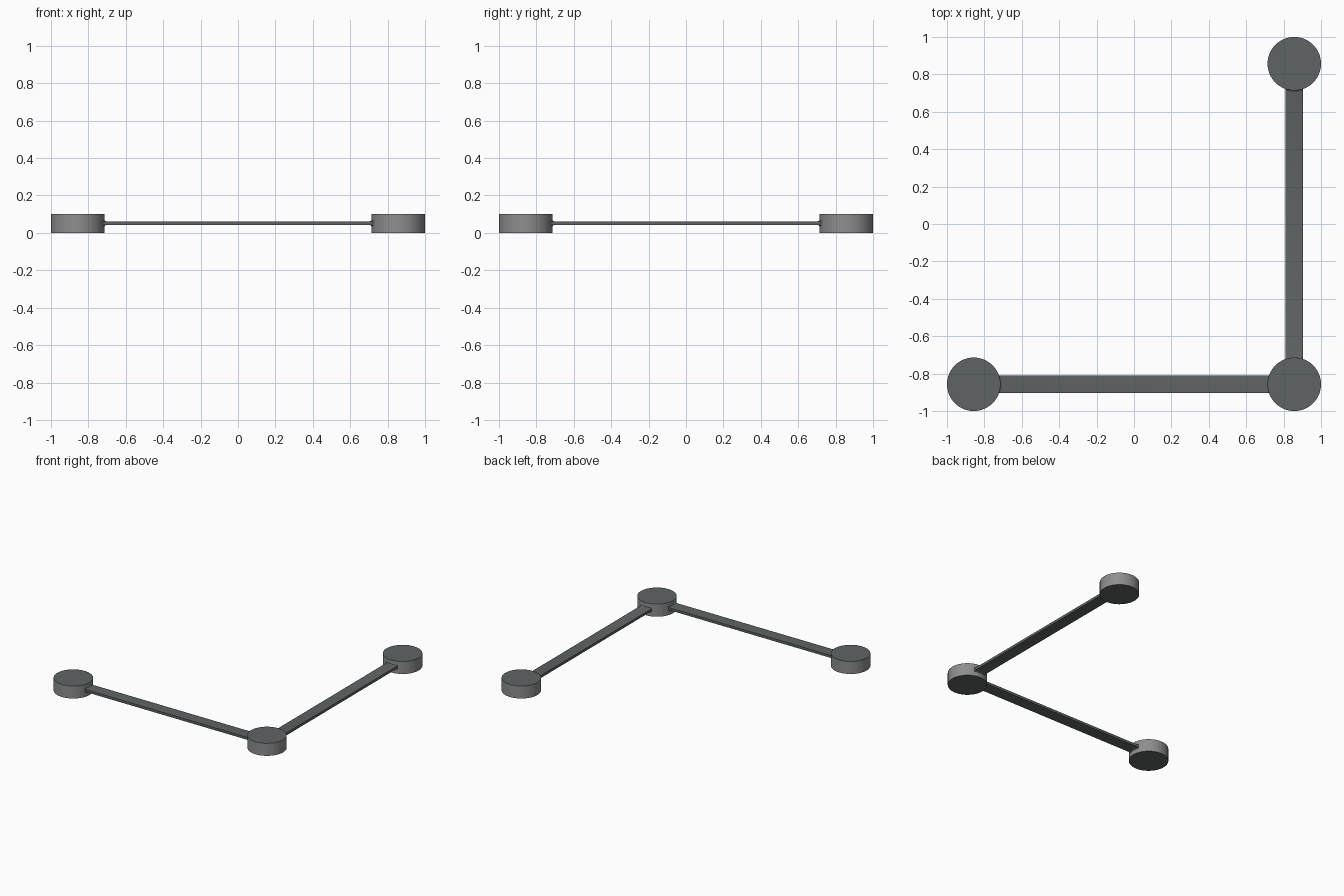
import bpy, bmesh, math
from mathutils import Matrix

if "Cube" in bpy.data.objects:
    bpy.data.objects.remove(bpy.data.objects["Cube"])

R, H, C = 0.143, 0.10, 0.857      # disc radius, height, centre offset
W, T, ZC = 0.0475, 0.010, 0.052   # bar half width, half thickness, mid height
FLARE = 0.011                     # fillet size where bar meets disc


def material(name, rgb):
    m = bpy.data.materials.new(name)
    m.diffuse_color = (*rgb, 1)
    m.use_nodes = True
    m.node_tree.nodes["Principled BSDF"].inputs["Base Color"].default_value = m.diffuse_color
    return m


dark = material("dark_grey", (0.115, 0.127, 0.127))
light = material("mid_grey", (0.27, 0.27, 0.275))


def finish(name, bm, mats):
    bmesh.ops.recalc_face_normals(bm, faces=bm.faces)
    me = bpy.data.meshes.new(name)
    bm.to_mesh(me)
    bm.free()
    for m in mats:
        me.materials.append(m)
    ob = bpy.data.objects.new(name, me)
    bpy.context.collection.objects.link(ob)
    bpy.ops.object.select_all(action='DESELECT')
    ob.select_set(True)
    bpy.context.view_layer.objects.active = ob
    bpy.ops.object.shade_smooth_by_angle(angle=math.radians(30))


def disc(name, x, y):
    # Dark flat caps, lighter rim
    bm = bmesh.new()
    bmesh.ops.create_cone(bm, cap_ends=True, segments=64, radius1=R, radius2=R,
                          depth=H, matrix=Matrix.Translation((x, y, H / 2)))
    for f in bm.faces:
        f.material_index = 0 if abs(f.normal.z) > 0.5 else 1
    finish(name, bm, [dark, light])


def bar(name, matrix):
    # Flat bar along local x, with ends that follow the disc rims and flare out
    bm = bmesh.new()
    cols = 8
    steps = [(0, FLARE)] + [(FLARE * (1 - math.cos(a)), FLARE * (1 - math.sin(a)))
                            for a in (math.pi / 6, math.pi / 3, math.pi / 2)]
    left = [(d, g) for d, g in steps]
    stations = [(-1, d, g) for d, g in left] + [(1, d, g) for d, g in reversed(left)]
    rings = []
    for side, d, g in stations:
        ring = []
        for zs in (1, -1):
            for i in range(cols + 1):
                y = zs * W * (2 * i / cols - 1)
                x = side * (C - math.sqrt((R - 0.001 + d) ** 2 - y * y))
                ring.append(bm.verts.new((x, y, ZC + zs * (T + g))))
        rings.append(ring)
    n = len(rings[0])
    for a, b in zip(rings, rings[1:]):
        for i in range(n):
            j = (i + 1) % n
            bm.faces.new((a[i], a[j], b[j], b[i]))
    # End caps, hidden against the disc rims
    for r in (rings[0], rings[-1]):
        for i in range(cols):
            bm.faces.new((r[i], r[i + 1], r[n - 2 - i], r[n - 1 - i]))
    bm.transform(matrix)
    finish(name, bm, [dark])


disc("left_disc", -C, -C)
disc("corner_disc", C, -C)
disc("back_disc", C, C)
bar("front_bar", Matrix.Translation((0, -C, 0)))
bar("side_bar", Matrix.Translation((C, 0, 0)) @ Matrix.Rotation(math.pi / 2, 4, 'Z'))
